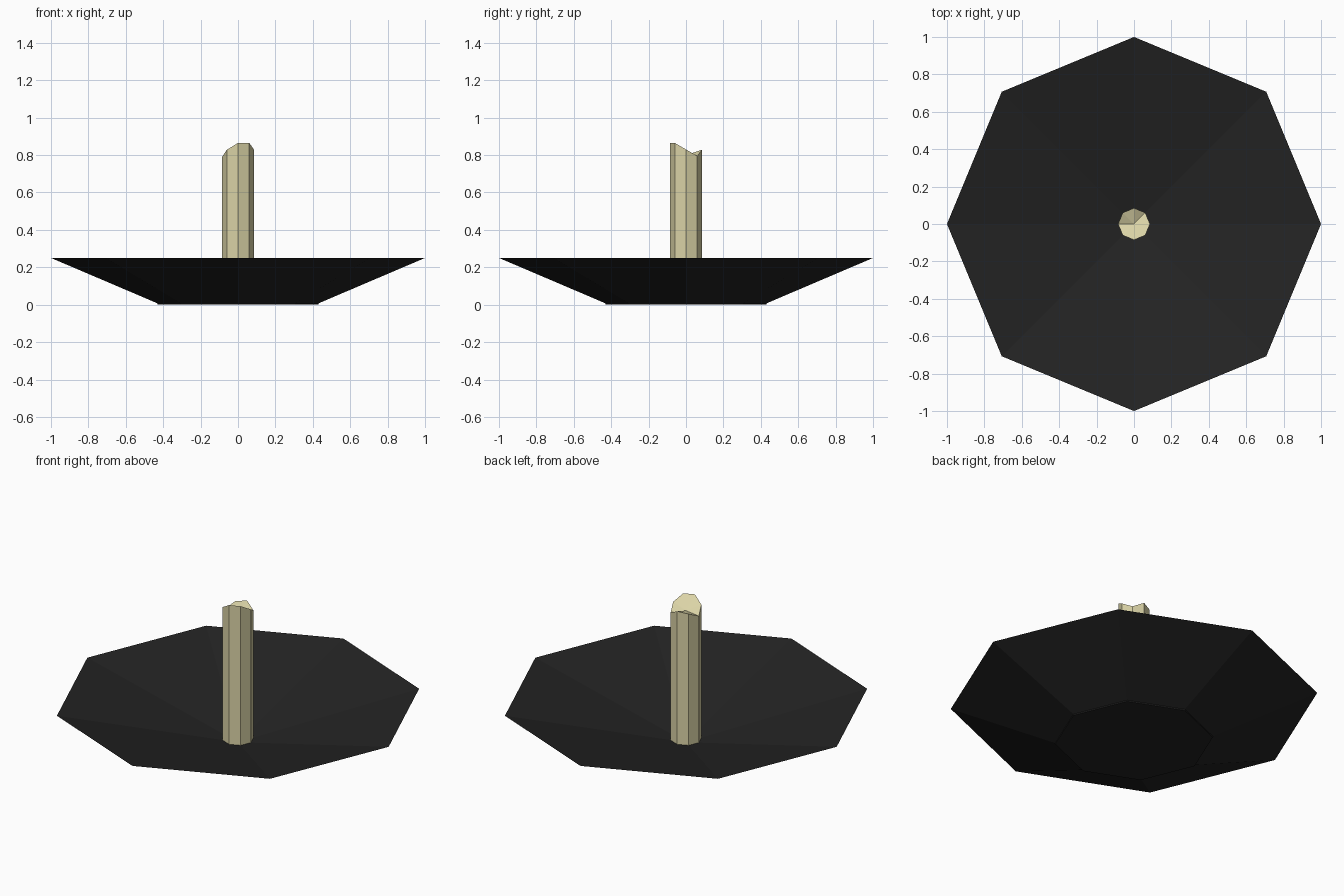
import bpy
import bmesh
from math import cos, sin, tau

cube = bpy.data.objects.get("Cube")
if cube:
    bpy.data.objects.remove(cube)

SIDES = 8


def make_material(name, rgb):
    mat = bpy.data.materials.new(name)
    mat.use_nodes = True
    colour = (*rgb, 1)
    mat.diffuse_color = colour
    bsdf = mat.node_tree.nodes["Principled BSDF"]
    bsdf.inputs["Base Color"].default_value = colour
    bsdf.inputs["Roughness"].default_value = 0.8
    return mat


def ring(bm, radius, heights):
    """Octagonal loop with a height for each corner."""
    return [bm.verts.new((radius * cos(tau * i / SIDES),
                          radius * sin(tau * i / SIDES), z))
            for i, z in enumerate(heights)]


def bridge(bm, lower, upper):
    for i in range(SIDES):
        j = (i + 1) % SIDES
        bm.faces.new((lower[i], lower[j], upper[j], upper[i]))


def fan(bm, loop, z):
    centre = bm.verts.new((0, 0, z))
    for i in range(SIDES):
        bm.faces.new((loop[i], loop[(i + 1) % SIDES], centre))


def finish(bm, name, mat):
    bmesh.ops.recalc_face_normals(bm, faces=bm.faces)
    mesh = bpy.data.meshes.new(name)
    bm.to_mesh(mesh)
    bm.free()
    mesh.materials.append(mat)
    obj = bpy.data.objects.new(name, mesh)
    bpy.context.collection.objects.link(obj)
    return obj


black = make_material("dark iron", (0.017, 0.017, 0.017))
cream = make_material("pale wax", (0.70, 0.65, 0.38))

# Dish: flat foot, flared outer wall, hollow conical inside
bm = bmesh.new()
foot = ring(bm, 0.43, [0] * SIDES)
foot_top = ring(bm, 0.43, [0.007] * SIDES)
rim = ring(bm, 1.0, [0.25] * SIDES)
bm.faces.new(foot[::-1])
bridge(bm, foot, foot_top)
bridge(bm, foot_top, rim)
fan(bm, rim, 0.01)
finish(bm, "dish", black)

# Candle: octagonal column with an uneven melted top
bm = bmesh.new()
base = ring(bm, 0.085, [0.008] * SIDES)
top = ring(bm, 0.085, [0.83, 0.795, 0.828, 0.818, 0.79, 0.828, 0.865, 0.865])
bm.faces.new(base[::-1])
bridge(bm, base, top)
fan(bm, top, 0.80)
finish(bm, "candle", cream)
